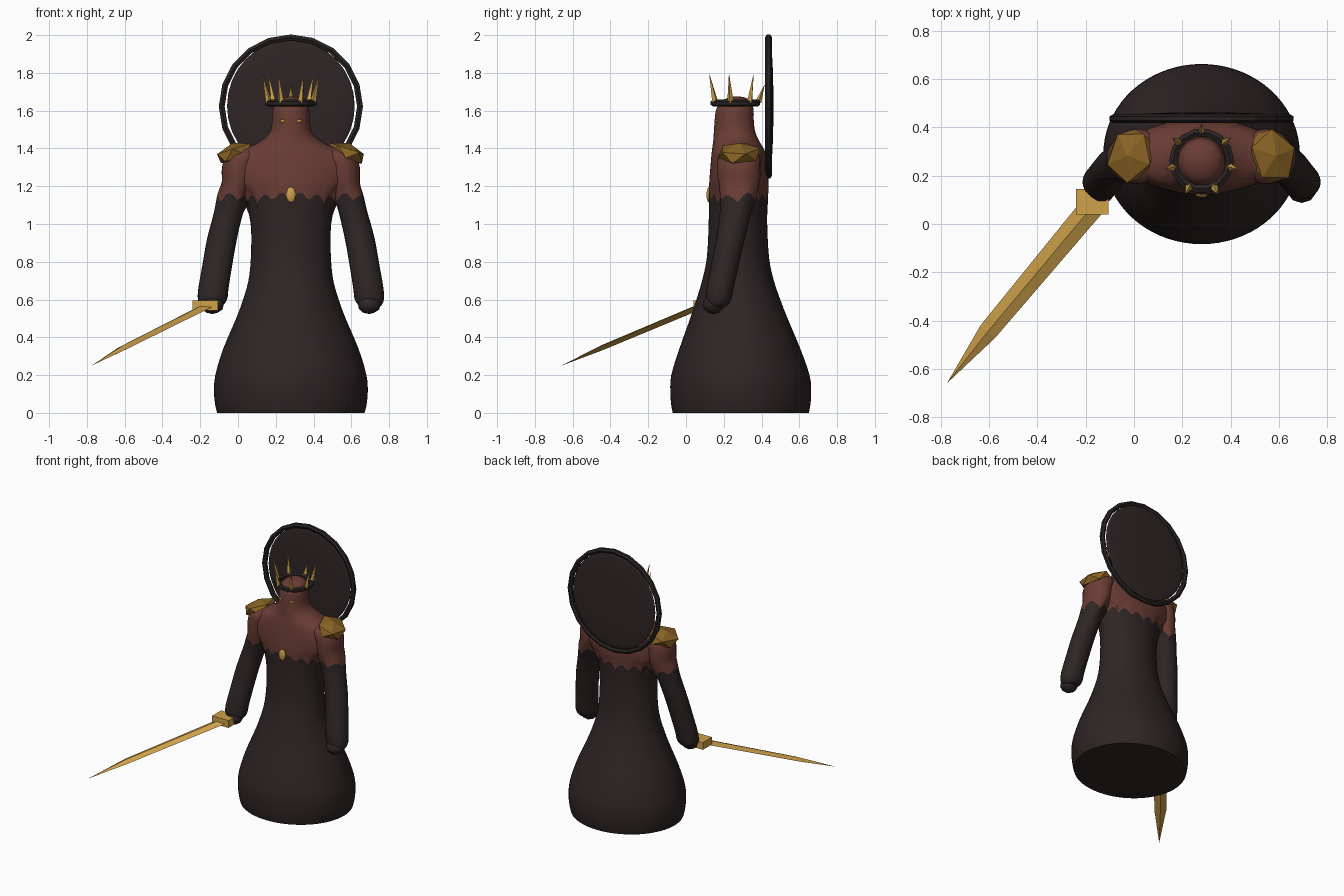
import bpy, bmesh, math
from mathutils import Vector, Matrix

if "Cube" in bpy.data.objects:
    bpy.data.objects.remove(bpy.data.objects["Cube"])

CX = 0.28    # figure's own centre line
HEM = 1.14   # height of the scalloped mantle edge


def material(name, rgb):
    m = bpy.data.materials.new(name)
    m.diffuse_color = (*rgb, 1)
    m.use_nodes = True
    m.node_tree.nodes["Principled BSDF"].inputs["Base Color"].default_value = m.diffuse_color
    return m


DARK = material("dark cloth", (0.028, 0.018, 0.018))
BROWN = material("red brown", (0.145, 0.046, 0.035))
IRON = material("dark iron", (0.022, 0.016, 0.016))
GOLD = material("bright gold", (0.62, 0.36, 0.07))
BRONZE = material("bronze gold", (0.25, 0.125, 0.018))
GLOW = material("eye yellow", (0.75, 0.45, 0.07))


def finish(bm, name, mats, smooth=None):
    bmesh.ops.recalc_face_normals(bm, faces=bm.faces)
    me = bpy.data.meshes.new(name)
    bm.to_mesh(me)
    bm.free()
    ob = bpy.data.objects.new(name, me)
    bpy.context.collection.objects.link(ob)
    for m in mats:
        me.materials.append(m)
    if smooth:
        bpy.ops.object.select_all(action='DESELECT')
        ob.select_set(True)
        bpy.context.view_layer.objects.active = ob
        bpy.ops.object.shade_smooth_by_angle(angle=math.radians(smooth))
    return ob


def spline(a, b, c, d, t):
    return [0.5 * (2 * q + (r - p) * t + (2 * p - 5 * q + 4 * r - s) * t * t
                   + (3 * q - p - 3 * r + s) * t ** 3) for p, q, r, s in zip(a, b, c, d)]


def loft(name, keys, segs, scallops, steps=3):
    """Smooth stack of ellipses (cx, cy, z, rx, ry), brown above the scalloped hem."""
    rows = []
    for i in range(len(keys) - 1):
        quad = [keys[max(i - 1, 0)], keys[i], keys[i + 1], keys[min(i + 2, len(keys) - 1)]]
        rows += [spline(*quad, s / steps) for s in range(steps)]
    rows.append(keys[-1])
    hem = min(range(len(rows)), key=lambda i: abs(rows[i][2] - HEM))
    bm = bmesh.new()
    rings = []
    for cx, cy, z, rx, ry in rows:
        ring = []
        for s in range(segs):
            a = math.tau * s / segs
            wave = 0.045 * abs(math.sin(scallops * a / 2)) - 0.025 + 0.008 * math.sin(3 * a)
            fade = math.exp(-((z - HEM) / 0.06) ** 2)
            ring.append(bm.verts.new((cx + rx * math.cos(a), cy + ry * math.sin(a), z + wave * fade)))
        rings.append(ring)
    for i in range(len(rings) - 1):
        for s in range(segs):
            t = (s + 1) % segs
            f = bm.faces.new((rings[i][s], rings[i][t], rings[i + 1][t], rings[i + 1][s]))
            f.material_index = int(i >= hem)
    bm.faces.new(rings[0])
    bm.faces.new(rings[-1]).material_index = 1
    return finish(bm, name, [DARK, BROWN], 50)


def ball(name, loc, scale, mat, rot=None, ico=None, smooth=None):
    bm = bmesh.new()
    if ico:
        bmesh.ops.create_icosphere(bm, subdivisions=ico, radius=1)
    else:
        bmesh.ops.create_uvsphere(bm, u_segments=32, v_segments=16, radius=1)
    bm.transform(Matrix.Translation(loc) @ (rot or Matrix()) @ Matrix.Diagonal((*scale, 1)))
    return finish(bm, name, [mat], smooth)


def hoop(name, loc, major, minor, segs, sides, mat, rot=None, squash=1.0):
    bm = bmesh.new()
    grid = []
    for i in range(segs):
        a = math.tau * i / segs
        row = []
        for j in range(sides):
            b = math.tau * (j + 0.5) / sides
            r = major + minor * math.cos(b)
            row.append(bm.verts.new((r * math.cos(a), r * math.sin(a), squash * minor * math.sin(b))))
        grid.append(row)
    for i in range(segs):
        for j in range(sides):
            k, l = (i + 1) % segs, (j + 1) % sides
            bm.faces.new((grid[i][j], grid[k][j], grid[k][l], grid[i][l]))
    bm.transform(Matrix.Translation(loc) @ (rot or Matrix()))
    return finish(bm, name, [mat])


# Robe, mantle, neck and head in one flowing shape
loft("robed_body", [
    (CX, .29, 0, .39, .36), (CX, .29, .04, .4, .368), (CX, .29, .11, .407, .373),
    (CX, .288, .2, .4, .366), (CX, .285, .34, .358, .32), (CX, .28, .5, .29, .258),
    (CX, .277, .6, .253, .222), (CX, .275, .7, .225, .19), (CX, .275, .82, .212, .165),
    (CX, .275, 1.0, .213, .155), (CX, .277, HEM, .25, .156), (CX, .28, 1.22, .315, .157),
    (CX, .28, 1.31, .335, .15), (CX, .278, 1.38, .28, .142), (CX, .268, 1.43, .175, .125),
    (CX, .258, 1.48, .115, .111), (CX, .255, 1.54, .1, .104), (CX, .258, 1.6, .097, .1),
    (CX, .264, 1.645, .08, .083), (CX, .27, 1.668, .045, .047), (CX, .27, 1.675, .01, .01)], 72, 16)

# Sleeves and hands, mirrored about the figure's centre line
for side, label in ((-1, "right"), (1, "left")):
    loft(label + "_sleeve", [(CX + side * dx, y, z, rx, ry) for dx, y, z, rx, ry in (
        (.42, .165, .555, .02, .02), (.42, .165, .565, .055, .05), (.415, .172, .6, .077, .068),
        (.41, .18, .66, .08, .072), (.39, .205, .78, .079, .074), (.365, .235, .92, .079, .076),
        (.33, .262, 1.06, .077, .083), (.305, .275, HEM, .083, .095), (.283, .28, 1.22, .083, .11),
        (.275, .28, 1.3, .09, .115), (.25, .28, 1.37, .085, .105), (.22, .28, 1.41, .03, .04))], 24, 5)
    ball(label + "_hand", (CX + side * .415, .145, .573), (.062, .058, .05), DARK, ico=2, smooth=60)
    # Faceted shoulder plate
    tilt = Matrix.Rotation(side * math.radians(18), 4, 'Y') @ Matrix.Rotation(math.radians(20 * side), 4, 'Z')
    ball(label + "_shoulder_plate", (CX + side * .292, .282, 1.375), (.108, .126, .056), BRONZE, tilt, ico=1)
    # Glowing eye
    ball(label + "_eye", (CX + side * .043, .163, 1.545), (.016, .008, .007), GLOW)

# Chest gem
ball("chest_gem", (CX, .122, 1.155), (.026, .014, .042), GOLD, ico=2)

# Halo disc and its hoop behind the head
upright = Matrix.Rotation(math.pi / 2, 4, 'X')
ball("halo_disc", (CX, .443, 1.625), (.338, .02, .35), DARK, smooth=60)
hoop("halo_hoop", (CX, .437, 1.622), .366, .018, 20, 6, IRON, upright)

# Crown band with seven outward leaning spikes
CROWN = Vector((CX, .262, 1.64))
hoop("crown_band", CROWN, .118, .019, 14, 6, IRON)
bm = bmesh.new()
for i in range(7):
    a = math.radians(90) + math.tau * i / 7
    out, tan = Vector((math.cos(a), math.sin(a), 0)), Vector((-math.sin(a), math.cos(a), 0))
    height = .1 if i == 0 else .16
    base = CROWN + out * .118
    ring = [bm.verts.new(base + d) for d in (out * .018, tan * .018, -out * .018, -tan * .018)]
    tip = bm.verts.new(CROWN + out * .155 + Vector((0, 0, height)))
    bm.faces.new(ring)
    for j in range(4):
        bm.faces.new((ring[j], ring[(j + 1) % 4], tip))
finish(bm, "crown_spikes", [GOLD])

# Sword: square guard and diamond section blade
bm = bmesh.new()
bmesh.ops.create_cube(bm, size=1)
bm.transform(Matrix.Translation((-.173, .092, .568)) @ Matrix.Diagonal((.135, .107, .054, 1)))
finish(bm, "sword_guard", [GOLD])

bm = bmesh.new()
start, bend, tip = Vector((-.16, .088, .568)), Vector((-.605, -.445, .345)), Vector((-.775, -.66, .25))
across = Vector((.76, -.65, 0)).normalized()
up = across.cross(tip - start).normalized()
rings = [[bm.verts.new(p + d) for d in (across * w, up * h, -across * w, -up * h)]
         for p, w, h in ((start, .05, .016), (bend, .04, .014))]
point = bm.verts.new(tip)
bm.faces.new(rings[0])
for j in range(4):
    k = (j + 1) % 4
    bm.faces.new((rings[0][j], rings[0][k], rings[1][k], rings[1][j]))
    bm.faces.new((rings[1][j], rings[1][k], point))
finish(bm, "sword_blade", [GOLD])
